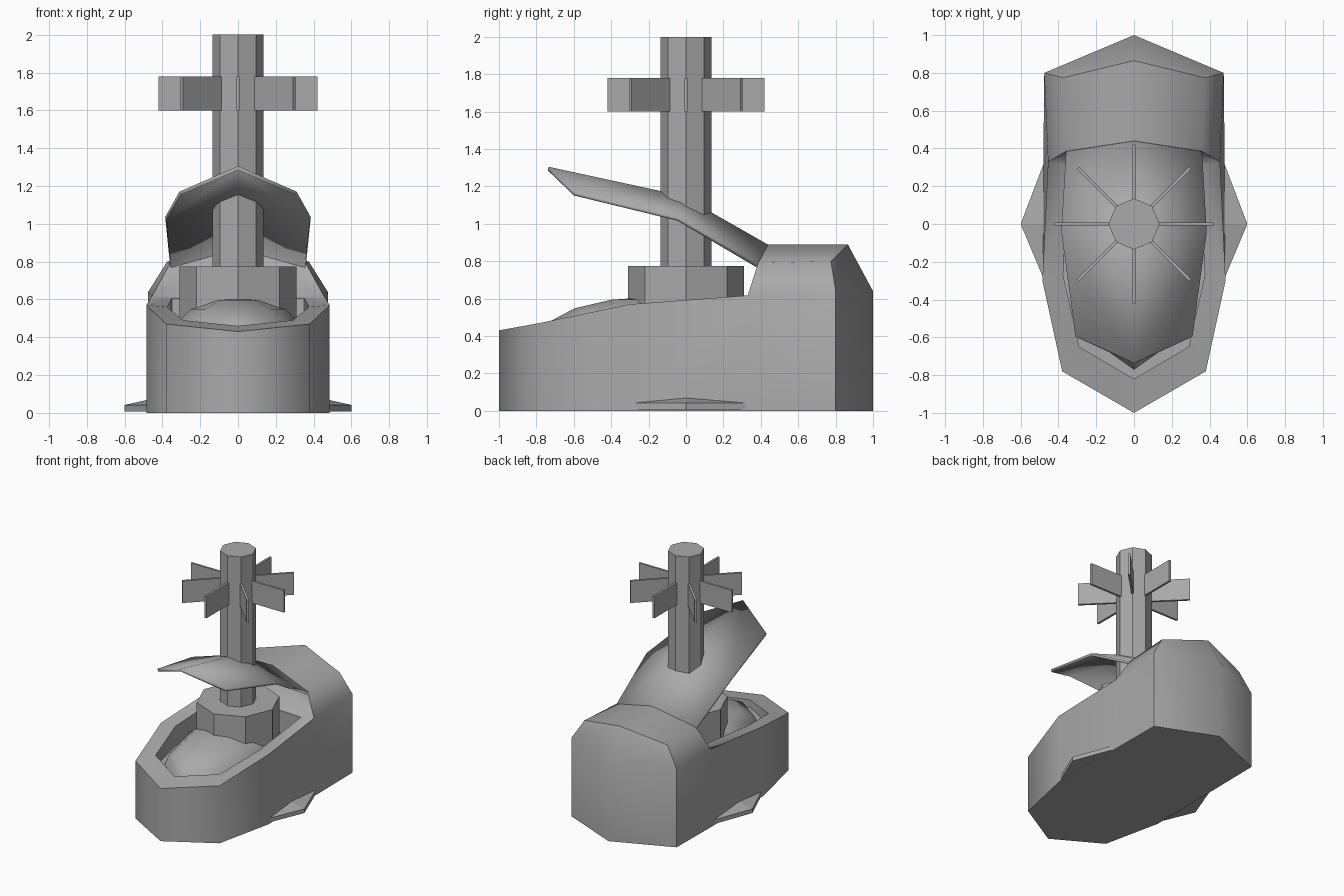
import bpy, bmesh, math
from mathutils import Vector, Matrix

if "Cube" in bpy.data.objects:
    bpy.data.objects.remove(bpy.data.objects["Cube"], do_unlink=True)

grey = bpy.data.materials.new("plain grey")
grey.use_nodes = True
COLOUR = (0.4, 0.4, 0.4, 1)
grey.diffuse_color = COLOUR
grey.node_tree.nodes["Principled BSDF"].inputs["Base Color"].default_value = COLOUR


def finish(name, bm, smooth=None):
    """Turn a bmesh into a named object, optionally smooth below an angle."""
    mesh = bpy.data.meshes.new(name)
    bmesh.ops.recalc_face_normals(bm, faces=bm.faces)
    bm.to_mesh(mesh)
    bm.free()
    mesh.materials.append(grey)
    obj = bpy.data.objects.new(name, mesh)
    bpy.context.collection.objects.link(obj)
    if smooth:
        bpy.ops.object.select_all(action='DESELECT')
        obj.select_set(True)
        bpy.context.view_layer.objects.active = obj
        bpy.ops.object.shade_smooth_by_angle(angle=math.radians(smooth))
    return obj


def both_sides(faces):
    """Build faces given as point lists, plus their mirror images in x."""
    bm = bmesh.new()
    for side in (1, -1):
        for face in faces:
            bm.faces.new([bm.verts.new((p[0] * side, p[1], p[2])) for p in face])
    bmesh.ops.remove_doubles(bm, verts=bm.verts, dist=0.0005)
    return bm


def strip(a, b):
    """Quads between two point rows of equal length."""
    return [(a[i], a[i + 1], b[i + 1], b[i]) for i in range(len(a) - 1)]


def octagon(name, radius, z0, z1):
    bm = bmesh.new()
    bmesh.ops.create_cone(bm, cap_ends=True, segments=8, radius1=radius, radius2=radius,
                          depth=z1 - z0, matrix=Matrix.Translation((0, 0, (z0 + z1) / 2)))
    # one corner points straight ahead
    first = max(bm.verts, key=lambda v: v.co.y)
    turn = math.atan2(first.co.x, first.co.y)
    bmesh.ops.rotate(bm, verts=bm.verts, matrix=Matrix.Rotation(turn, 3, 'Z'))
    return finish(name, bm)


# Hull with a raised stern cabin and a sunken bow well
gunwale = [(0, -1, .43), (.38, -.78, .47), (.485, -.3, .57),
           (.455, .33, .617), (.475, .8, .64), (0, 1, .64)]
keel = [(x, y, 0) for x, y, z in gunwale]
keel[3] = (.48, .33, 0)
rim = [(0, -.82, .46), (.29, -.65, .49), (.375, -.27, .56), (.35, .31, .605), (0, .33, .605)]
well = [(x, y, .4) for x, y, z in rim]
deck_end = (0, .36, .617)
shoulder_front, roof_front = (.36, .385, .79), (0, .44, .89)
shoulder_back, roof_back = (.375, .775, .8), (0, .865, .89)
faces = strip(keel, gunwale) + strip(gunwale[:4], rim[:4]) + strip(rim, well)
faces += [
    keel, well,
    (rim[3], gunwale[3], deck_end, rim[4]),
    (gunwale[3], shoulder_front, roof_front, deck_end),
    (gunwale[3], gunwale[4], shoulder_back, shoulder_front),
    (shoulder_front, shoulder_back, roof_back, roof_front),
    (gunwale[4], gunwale[5], roof_back, shoulder_back),
]
finish("hull", both_sides(faces), 61)

# Low dome in the well
bm = bmesh.new()
bmesh.ops.create_uvsphere(bm, u_segments=8, v_segments=8, radius=1)
bmesh.ops.bisect_plane(bm, geom=bm.verts[:] + bm.edges[:] + bm.faces[:],
                       plane_co=(0, 0, 0), plane_no=(0, 0, 1), clear_inner=True)
bmesh.ops.scale(bm, vec=(.35, .6, .21), verts=bm.verts)
bmesh.ops.translate(bm, vec=(0, -.17, .4), verts=bm.verts)
finish("well_dome", bm, 60)

# Mast and its collar
octagon("mast_collar", .31, .45, .775)
octagon("mast", .135, .7, 2)

# Ring of blades near the mast top
bm = bmesh.new()
for i in range(8):
    place = (Matrix.Rotation(i * math.pi / 4, 4, 'Z')
             @ Matrix.Translation((.265, 0, 1.69))
             @ Matrix.Diagonal((.31, .018, .18, 1)))
    bmesh.ops.create_cube(bm, size=1, matrix=place)
finish("mast_blades", bm)

# Folded canopy rising forward from the cabin
ridge = [(0, -.735, 1.305), (0, -.02, 1.15), (0, .445, .885)]
eave = [(.31, -.595, 1.17), (.385, -.04, 1.035), (.36, .385, .785)]
canopy = finish("canopy", both_sides(strip(ridge, eave)), 50)
thick = canopy.modifiers.new("thickness", 'SOLIDIFY')
thick.thickness = .02
thick.offset = -1 if canopy.data.polygons[0].normal.z > 0 else 1

# Small side fins at the waterline
base = [(.47, -.31, .008), (.6, 0, .008), (.465, .355, .008)]
edge = [(x, y, .042) for x, y, z in base]
peak, root = (.475, 0, .07), (.46, 0, .008)
fin = strip(base, edge) + [(edge[0], edge[1], peak), (edge[1], edge[2], peak),
                           (base[0], base[1], root), (base[1], base[2], root)]
finish("side_fins", both_sides(fin))
